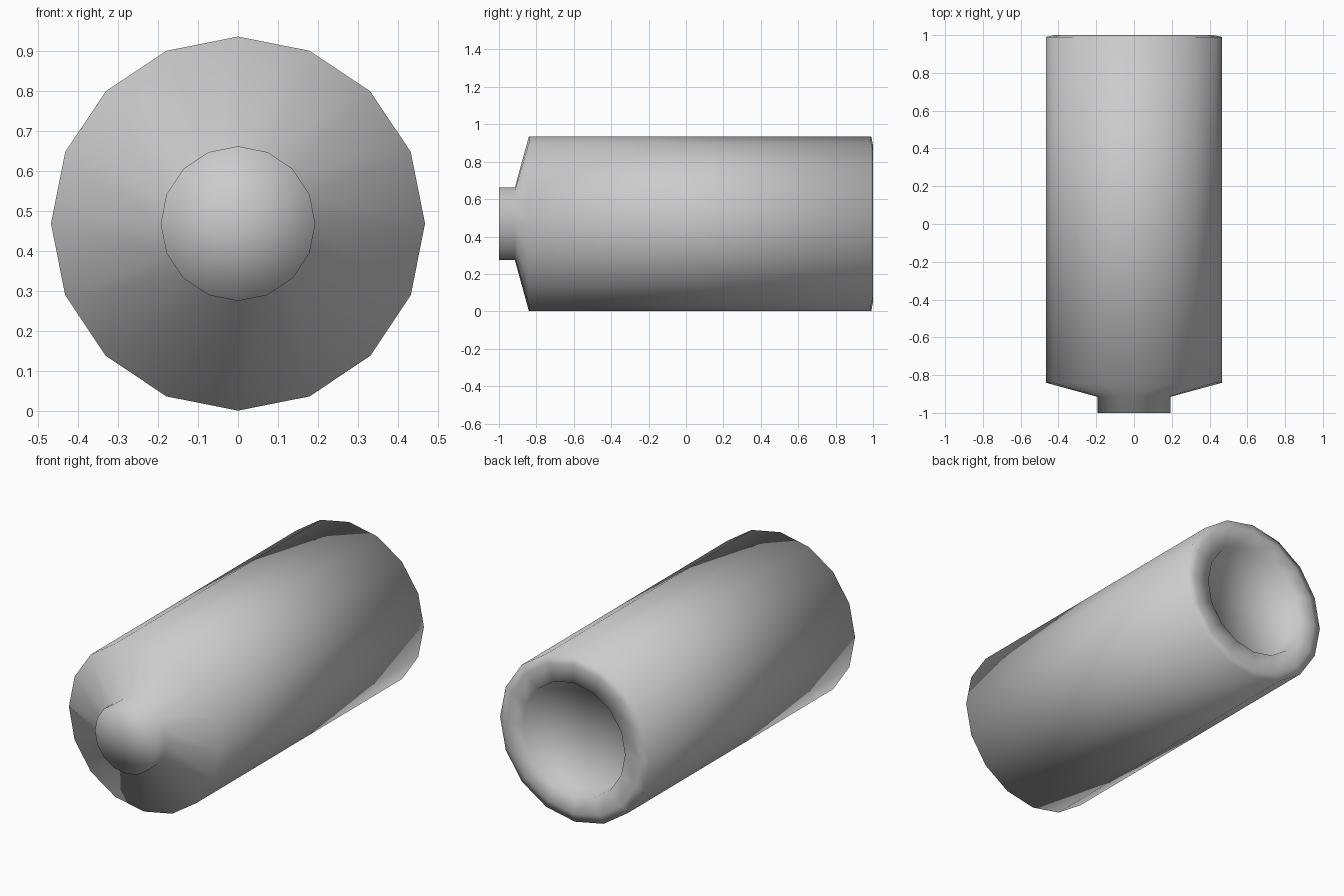
import bpy, bmesh, math

if "Cube" in bpy.data.objects:
    bpy.data.objects.remove(bpy.data.objects["Cube"])

SIDES = 16
CENTRE_Z = 0.468


def lathe(name, profile):
    """Revolve (radius, y) points about the y axis; radius 0 becomes a pole."""
    bm = bmesh.new()
    rings = []
    for r, y in profile:
        if r == 0:
            rings.append([bm.verts.new((0, y, CENTRE_Z))] * SIDES)
        else:
            rings.append([bm.verts.new((r * math.sin(a), y, CENTRE_Z + r * math.cos(a)))
                          for a in (2 * math.pi * i / SIDES for i in range(SIDES))])
    for a, b in zip(rings, rings[1:]):
        for i in range(SIDES):
            j = (i + 1) % SIDES
            corners = list(dict.fromkeys((a[i], a[j], b[j], b[i])))
            bm.faces.new(corners).smooth = True
    bmesh.ops.recalc_face_normals(bm, faces=bm.faces)
    mesh = bpy.data.meshes.new(name)
    bm.to_mesh(mesh)
    bm.free()
    obj = bpy.data.objects.new(name, mesh)
    bpy.context.collection.objects.link(obj)
    return obj


# One smooth-shaded shell: neck, shoulder, barrel, rear rim and shallow recess
lathe("canister_body", [
    (0, -1.0), (0.193, -1.0), (0.193, -0.915),
    (0.467, -0.84), (0.467, 0.99),
    (0.42, 1.0), (0.32, 1.0),
    (0.305, 0.93), (0, 0.93),
])
